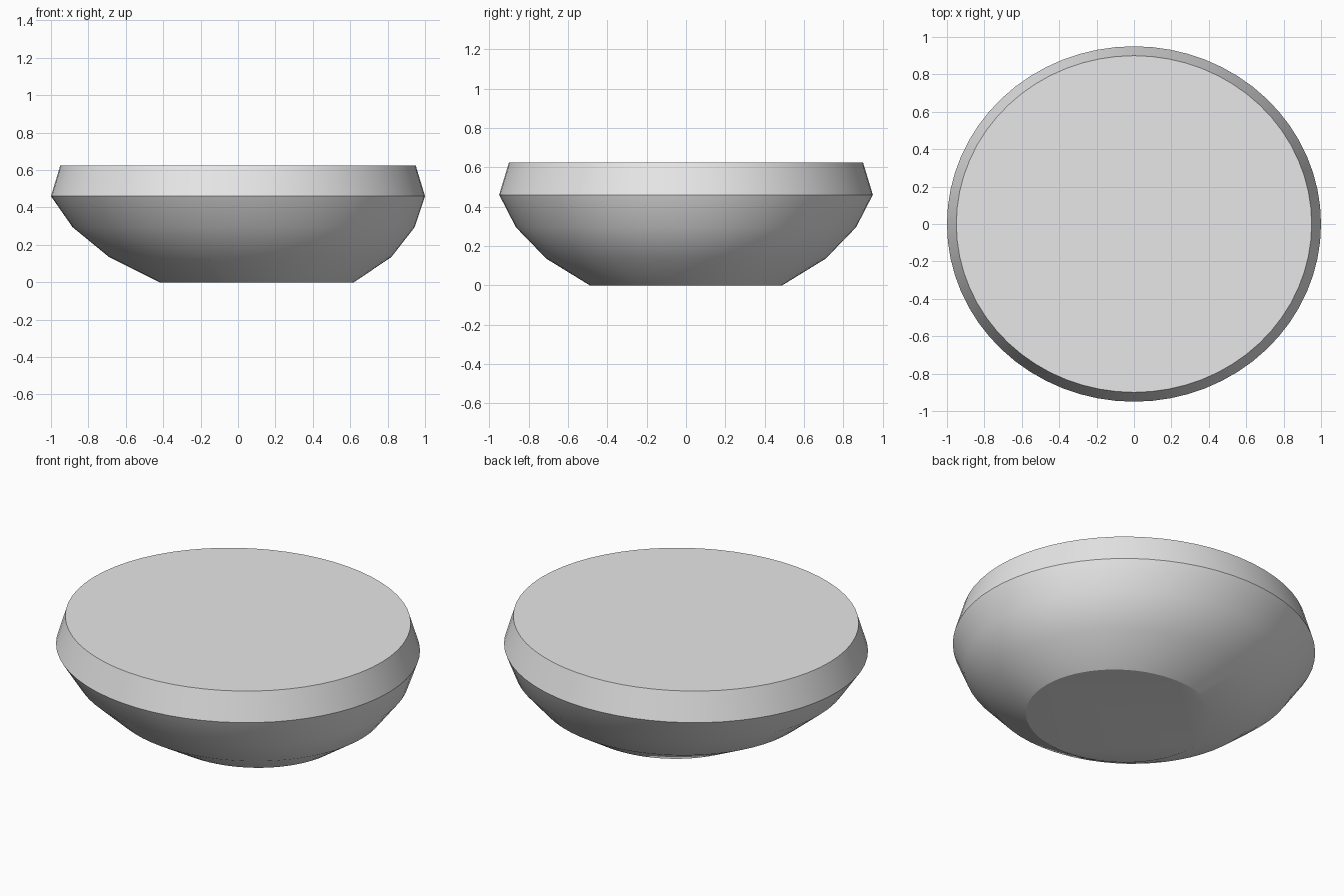
import bpy
import bmesh
from math import sin, cos, pi, radians

cube = bpy.data.objects.get("Cube")
if cube:
    bpy.data.objects.remove(cube, do_unlink=True)

SEGMENTS = 64

# Plain light grey for the whole body
grey = bpy.data.materials.new("light_grey")
grey.use_nodes = True
colour = (0.8, 0.8, 0.8, 1)
grey.diffuse_color = colour
grey.node_tree.nodes["Principled BSDF"].inputs["Base Color"].default_value = colour

# Elliptical rings from base to rim: centre x, x radius, y radius, height
rings = [
    (0.10, 0.52, 0.49, 0.0),
    (0.065, 0.755, 0.71, 0.135),
    (0.03, 0.915, 0.865, 0.295),
    (0.0, 1.0, 0.95, 0.46),
    (0.0, 0.95, 0.90, 0.625),
]

# Leaning bowl-shaped body with flat caps
bm = bmesh.new()
loops = []
for cx, rx, ry, z in rings:
    angles = [2 * pi * i / SEGMENTS for i in range(SEGMENTS)]
    loops.append([bm.verts.new((cx + rx * cos(a), ry * sin(a), z)) for a in angles])
for low, high in zip(loops, loops[1:]):
    for i in range(SEGMENTS):
        j = (i + 1) % SEGMENTS
        bm.faces.new((low[i], low[j], high[j], high[i]))
bm.faces.new(loops[0][::-1])
bm.faces.new(loops[-1])
bmesh.ops.recalc_face_normals(bm, faces=bm.faces)

mesh = bpy.data.meshes.new("rounded_body")
bm.to_mesh(mesh)
bm.free()
mesh.materials.append(grey)
body = bpy.data.objects.new("rounded_body", mesh)
bpy.context.collection.objects.link(body)

# Smooth sides, crisp rim and base
bpy.ops.object.select_all(action="DESELECT")
body.select_set(True)
bpy.context.view_layer.objects.active = body
bpy.ops.object.shade_smooth_by_angle(angle=radians(30))
